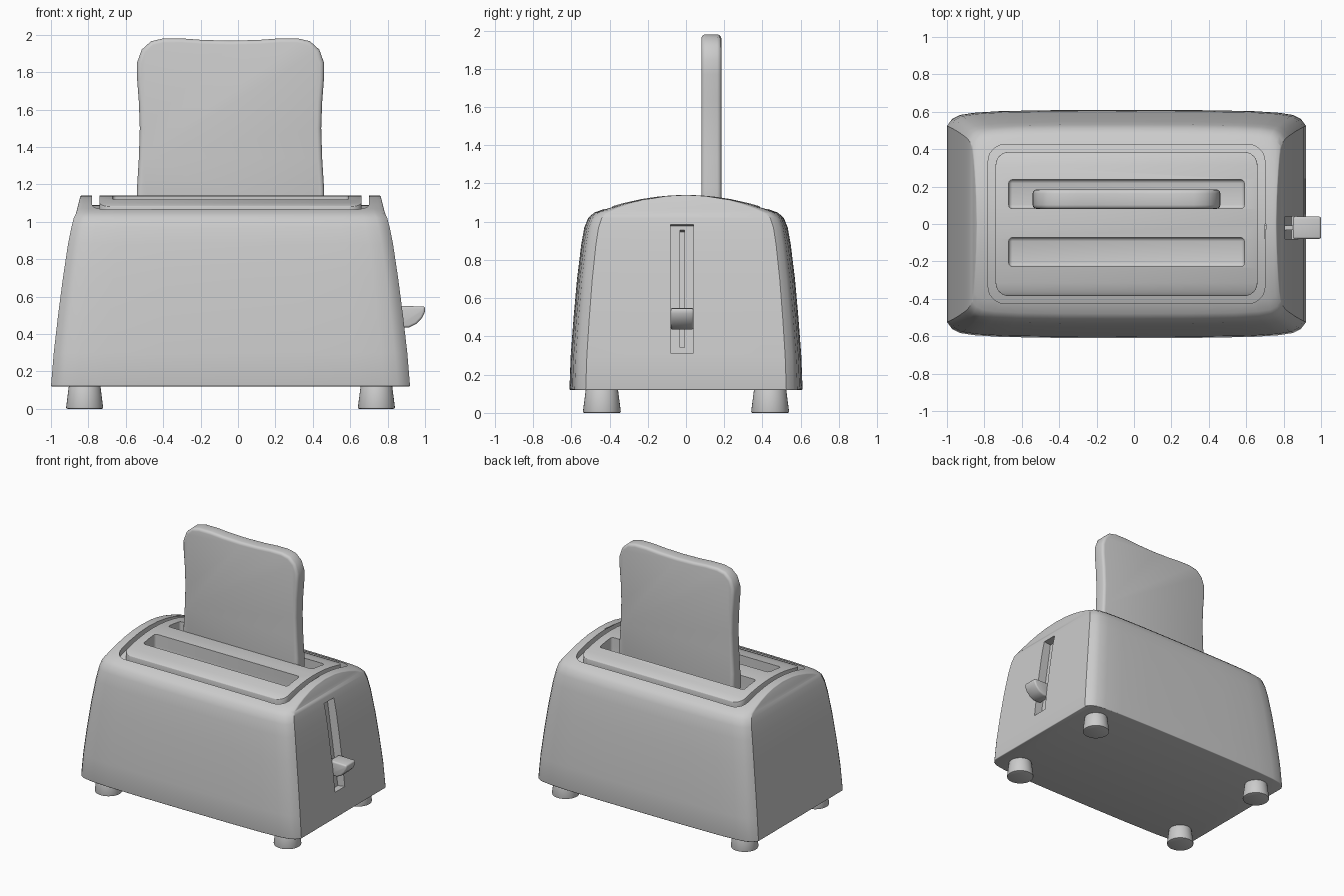
import bpy, bmesh
from math import sin, cos, pi, radians

if "Cube" in bpy.data.objects:
    bpy.data.objects.remove(bpy.data.objects["Cube"])

CX = -0.04  # centre of the body in x


def arch(y):
    return 1.14 - 0.40 * y * y


def to_object(name, bm):
    bmesh.ops.recalc_face_normals(bm, faces=bm.faces)
    mesh = bpy.data.meshes.new(name)
    bm.to_mesh(mesh)
    bm.free()
    ob = bpy.data.objects.new(name, mesh)
    bpy.context.collection.objects.link(ob)
    return ob


def loft(name, rings):
    """Skin equal rings; close the ends with strips between mirrored points."""
    bm = bmesh.new()
    vs = [[bm.verts.new(p) for p in ring] for ring in rings]
    n = len(rings[0])
    for a, b in zip(vs, vs[1:]):
        for i in range(n):
            j = (i + 1) % n
            bm.faces.new((a[i], a[j], b[j], b[i]))
    for e in (vs[0], vs[-1]):
        for i in range(n // 2 if n % 2 else n // 2 - 1):
            quad = (e[i], e[i + 1], e[n - 2 - i], e[n - 1 - i])
            bm.faces.new(list(dict.fromkeys(quad)))
    return to_object(name, bm)


def extrude_xz(name, outline, y0, y1):
    bm = bmesh.new()
    a, b = [[bm.verts.new((x, y, z)) for x, z in outline] for y in (y0, y1)]
    bm.faces.new(a)
    bm.faces.new(b)
    for i in range(len(a)):
        j = (i + 1) % len(a)
        bm.faces.new((a[i], a[j], b[j], b[i]))
    return to_object(name, bm)


def box(name, center, size, tilt=0):
    bm = bmesh.new()
    bmesh.ops.create_cube(bm, size=1)
    bmesh.ops.scale(bm, vec=size, verts=bm.verts)
    ob = to_object(name, bm)
    ob.location = center
    ob.rotation_euler.y = tilt
    return ob


def arch_slab(name, hw, hy, r, low, high):
    """Rounded rectangle in plan whose top and bottom follow the arched roof."""
    corner = [(hy - r + r * sin(a), hw - r + r * cos(a))
              for a in [k * pi / 12 for k in range(7)]]
    half = [((hy - r) * t, hw) for t in (0.25, 0.5, 0.75)] + corner
    levels = [(-y, w) for y, w in reversed(half)] + [(0, hw)] + half
    return loft(name, [[(CX - w, y, arch(y) + low), (CX - w, y, arch(y) + high),
                        (CX + w, y, arch(y) + high), (CX + w, y, arch(y) + low)]
                       for y, w in levels])


def apply(ob, mod):
    bpy.context.view_layer.objects.active = ob
    bpy.ops.object.modifier_apply(modifier=mod.name)


def bevel(ob, width, segments=3, angle=40):
    m = ob.modifiers.new("bevel", 'BEVEL')
    m.width, m.segments = width, segments
    m.limit_method, m.angle_limit = 'ANGLE', radians(angle)
    apply(ob, m)


def cut(ob, cutter):
    m = ob.modifiers.new("cut", 'BOOLEAN')
    m.operation, m.solver, m.object = 'DIFFERENCE', 'EXACT', cutter
    apply(ob, m)


def smooth(ob, angle=35):
    bpy.ops.object.select_all(action='DESELECT')
    ob.select_set(True)
    bpy.context.view_layer.objects.active = ob
    bpy.ops.object.shade_smooth_by_angle(angle=radians(angle))


# Body: (half depth, height, half length) profile, swept along x
side = [(0.61, 0.12, 0.96), (0.603, 0.3, 0.945), (0.588, 0.5, 0.922),
        (0.57, 0.7, 0.896), (0.548, 0.88, 0.869), (0.532, 0.97, 0.851),
        (0.512, 1.02, 0.838)]
side += [(y, arch(y), 0.802 + 0.1 * y * y) for y in (0.48, 0.42, 0.34, 0.24, 0.12)]
profile = side + [(0, 1.14, 0.802)] + [(-y, z, h) for y, z, h in reversed(side)]
stations = [(0, 1), (0.4, 0.998), (0.7, 0.99), (0.85, 0.975), (0.93, 0.955),
            (0.972, 0.92), (1, 0.86)]
stations = [(-s, k) for s, k in reversed(stations[1:])] + stations
body = loft("body", [[(CX + s * h, y * k, z) for y, z, h in profile]
                     for s, k in stations])
bevel(body, 0.018)

# Top plate set in a groove
plate = arch_slab("top_plate", 0.70, 0.385, 0.07, -0.09, 0.0)
bevel(plate, 0.012, 2, 60)
cutters = [arch_slab("groove_cutter", 0.74, 0.425, 0.09, -0.05, 0.2)]
cut(body, cutters[0])

# Bread slots
for y in (0.16, -0.15):
    c = box("slot_cutter", (CX, y, 1.05), (1.26, 0.155, 0.44))
    bevel(c, 0.02)
    cut(body, c)
    cut(plate, c)
    cutters.append(c)

# Lever channel with a narrow slit
tilt = radians(-8)
for x, w, d, h in ((0.865, 0.12, 0.14, 0.68), (0.80, 0.024, 0.16, 0.62)):
    c = box("channel_cutter", (x, -0.02, 0.65), (d, w, h), tilt)
    cut(body, c)
    cutters.append(c)
for c in cutters:
    bpy.data.objects.remove(c)
smooth(body)
smooth(plate)

# Lever and stem
lever = extrude_xz("lever", [(0.85, 0.55), (1.0, 0.547), (1.0, 0.52), (0.985, 0.487),
                             (0.955, 0.455), (0.915, 0.435), (0.85, 0.435)],
                   -0.08, 0.04)
bevel(lever, 0.012)
smooth(lever)
box("lever_stem", (0.82, -0.02, 0.5), (0.12, 0.022, 0.06))

# Slice of bread
half = [(0.15, 1.972), (0.26, 1.98), (0.36, 1.98), (0.425, 1.965), (0.475, 1.92),
        (0.5, 1.85), (0.5, 1.77), (0.49, 1.64), (0.485, 1.5), (0.49, 1.34),
        (0.5, 1.18), (0.502, 1.05), (0.485, 0.97), (0.43, 0.93)]
outline = [(CX, 1.968)] + [(CX + x, z) for x, z in half] \
    + [(CX - x, z) for x, z in reversed(half)]
bread = extrude_xz("bread_slice", outline, 0.08, 0.185)
bevel(bread, 0.022, 3, 60)
smooth(bread, 40)

# Feet
for x in (-0.82, 0.74):
    for y in (-0.44, 0.44):
        bm = bmesh.new()
        bmesh.ops.create_cone(bm, cap_ends=True, segments=32, radius1=0.10,
                              radius2=0.082, depth=0.14)
        foot = to_object("foot", bm)
        foot.location = (x, y, 0.07)
        bevel(foot, 0.008, 2, 60)
        smooth(foot)
